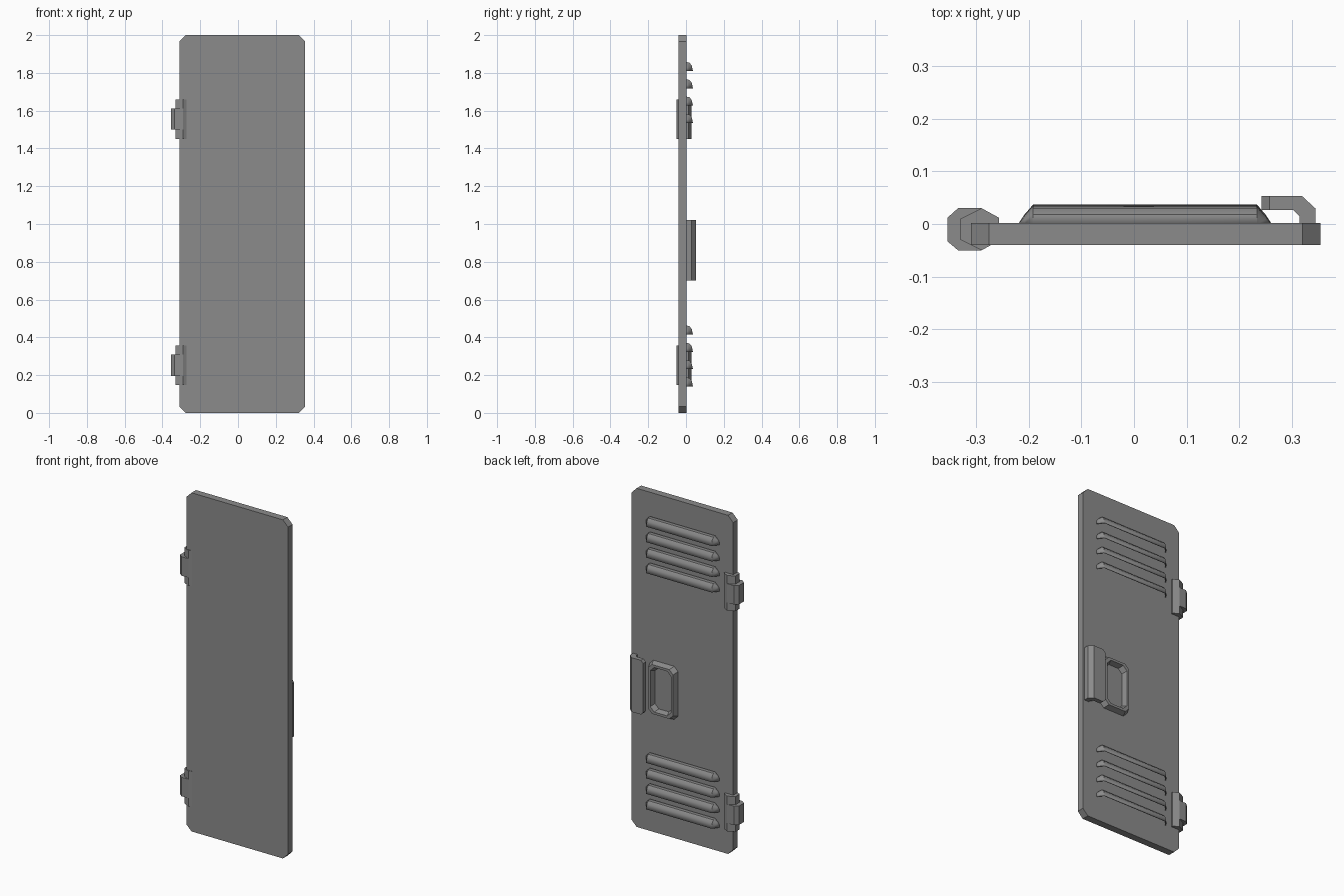
import bpy, bmesh

if "Cube" in bpy.data.objects:
    bpy.data.objects.remove(bpy.data.objects["Cube"])

grey = bpy.data.materials.new("painted_steel_grey")
grey.use_nodes = True
COLOUR = (0.26, 0.26, 0.26, 1)
grey.diffuse_color = COLOUR
grey.node_tree.nodes["Principled BSDF"].inputs["Base Color"].default_value = COLOUR


def finish(name, bm, smooth=False):
    bmesh.ops.recalc_face_normals(bm, faces=bm.faces)
    mesh = bpy.data.meshes.new(name)
    bm.to_mesh(mesh)
    bm.free()
    mesh.materials.append(grey)
    ob = bpy.data.objects.new(name, mesh)
    bpy.context.collection.objects.link(ob)
    if smooth:
        bpy.ops.object.select_all(action='DESELECT')
        ob.select_set(True)
        bpy.context.view_layer.objects.active = ob
        bpy.ops.object.shade_smooth_by_angle(angle=0.6)
    return ob


def loft(bm, rings, closed=True):
    """Bridge rings of points with quads."""
    loops = [[bm.verts.new(p) for p in ring] for ring in rings]
    for a, b in zip(loops, loops[1:]):
        n = len(a)
        for i in range(n if closed else n - 1):
            j = (i + 1) % n
            bm.faces.new((a[i], a[j], b[j], b[i]))
    return loops


def prism(rings):
    bm = bmesh.new()
    loops = loft(bm, rings)
    bm.faces.new(loops[0])
    bm.faces.new(loops[-1])
    return bm


def column(profile, z0, z1):
    return prism([[(x, y, z) for x, y in profile] for z in (z0, z1)])


def cut_rect(x0, x1, z0, z1, c, y):
    """Rectangle in the xz plane with chamfered corners."""
    return [(x, y, z) for x, z in (
        (x0 + c, z0), (x1 - c, z0), (x1, z0 + c), (x1, z1 - c),
        (x1 - c, z1), (x0 + c, z1), (x0, z1 - c), (x0, z0 + c))]


# Door panel
finish("door_panel", prism([cut_rect(-0.31, 0.355, 0, 2, 0.034, y) for y in (-0.04, 0.002)]))

# Hinges: tall leaf barrel with a wider knuckle in the middle
barrel = [(-0.33, -0.03), (-0.33, 0.01), (-0.29, 0.03), (-0.257, 0.012),
          (-0.257, 0), (-0.272, -0.04), (-0.29, -0.05)]
knuckle = [(-0.355, -0.033), (-0.355, 0.012), (-0.335, 0.03), (-0.29, 0.03),
           (-0.265, 0.015), (-0.272, -0.04), (-0.29, -0.05), (-0.335, -0.05)]
for place, z in (("upper", 1.555), ("lower", 0.252)):
    finish(place + "_hinge_barrel", column(barrel, z - 0.104, z + 0.104))
    finish(place + "_hinge_knuckle", column(knuckle, z - 0.056, z + 0.056))

# Hooked pull handle, with its free corners trimmed
hook = [(0.345, 0), (0.345, 0.03), (0.32, 0.053), (0.243, 0.053),
        (0.243, 0.027), (0.303, 0.027), (0.315, 0.015), (0.315, 0)]
bm = column(hook, 0.70, 1.02)
free = [e for e in bm.edges if all(v.co.x < 0.25 for v in e.verts)
        and abs(e.verts[0].co.z - e.verts[1].co.z) < 0.01]
bmesh.ops.bevel(bm, geom=free, offset=0.015, segments=1, affect='EDGES')
finish("pull_handle", bm)

# Raised rim beside the handle
bm = bmesh.new()
loft(bm, [cut_rect(0.05 + d, 0.237 - d, 0.70 + d, 1.015 - d, 0.025, y)
          for d, y in ((0, 0), (0.012, 0.032), (0.026, 0.032), (0.036, 0.001))])
finish("latch_rim", bm)

# Louvre hoods: thin shells open underneath, tapering at both ends
hood = [(0, 0.048), (0.018, 0.044), (0.03, 0.03), (0.037, 0)]


def louvre(name, z):
    bm = bmesh.new()
    stations = [(-0.22, 0.02), (-0.208, 0.5), (-0.192, 1), (0.234, 1), (0.25, 0.5), (0.262, 0.02)]
    loft(bm, [[(x, y * s, z + h * (0.4 + 0.6 * s)) for y, h in hood]
              for x, s in stations], closed=False)
    ob = finish(name, bm, smooth=True)
    # Orient the open shell outward before thickening inward
    if sum(p.normal.y for p in ob.data.polygons) < 0:
        ob.data.flip_normals()
    shell = ob.modifiers.new("shell", 'SOLIDIFY')
    shell.thickness = 0.004
    shell.offset = -1


for place, top in (("upper", 1.81), ("lower", 0.415)):
    for i in range(4):
        louvre(f"{place}_louvre_{i + 1}", top - i * 0.0915)
